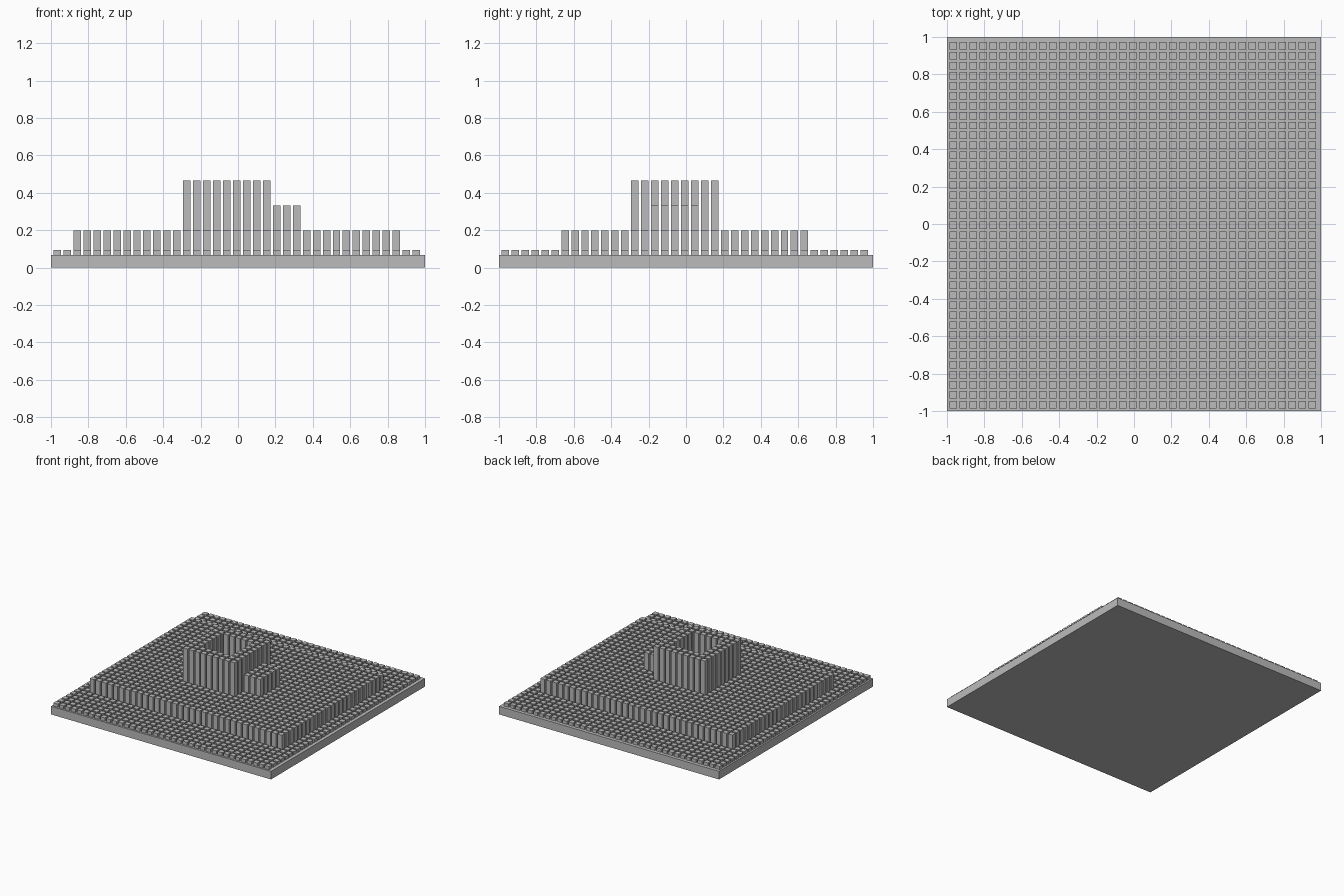
import bpy
import bmesh

if "Cube" in bpy.data.objects:
    bpy.data.objects.remove(bpy.data.objects["Cube"])

U = 2 / 150          # module: the slab is 150 modules wide
COUNT = 37           # pegs along each side
PITCH, PEG, SLAB = 4, 3, 5

grey = bpy.data.materials.new("stone grey")
grey.diffuse_color = (0.5, 0.5, 0.5, 1)
grey.use_nodes = True
grey.node_tree.nodes["Principled BSDF"].inputs["Base Color"].default_value = grey.diffuse_color


def add_box(bm, lo, hi):
    """Axis-aligned box given by two corners in modules."""
    v = [bm.verts.new((x * U - 1, y * U - 1, z * U))
         for z in (lo[2], hi[2])
         for x, y in ((lo[0], lo[1]), (hi[0], lo[1]), (hi[0], hi[1]), (lo[0], hi[1]))]
    bm.faces.new(v[3::-1])
    bm.faces.new(v[4:])
    for i in range(4):
        j = (i + 1) % 4
        bm.faces.new((v[i], v[j], v[j + 4], v[i + 4]))


def make(name, boxes):
    bm = bmesh.new()
    for lo, hi in boxes:
        add_box(bm, lo, hi)
    mesh = bpy.data.meshes.new(name)
    bm.to_mesh(mesh)
    bm.free()
    mesh.materials.append(grey)
    bpy.context.collection.objects.link(bpy.data.objects.new(name, mesh))


def part_at(i, j):
    """Which part of the layout the peg in column i, row j belongs to."""
    if 13 <= i <= 21 and 13 <= j <= 21:
        inside = 15 <= i <= 19 and 15 <= j <= 19
        return "terrace_pegs" if inside else "tower_pegs"
    if 22 <= i <= 24 and 15 <= j <= 19:
        return "porch_pegs"
    if 2 <= i <= 34 and 6 <= j <= 30:
        return "terrace_pegs"
    return "ground_pegs"


# Base slab
make("base_slab", [((0, 0, 0), (150, 150, SLAB))])

# Square pegs, grouped by height
tops = {"ground_pegs": 7, "terrace_pegs": 15, "porch_pegs": 25, "tower_pegs": 35}
for name, top in tops.items():
    boxes = []
    for i in range(COUNT):
        for j in range(COUNT):
            if part_at(i, j) == name:
                x, y = 1 + i * PITCH, 1 + j * PITCH
                boxes.append(((x, y, SLAB), (x + PEG, y + PEG, top)))
    make(name, boxes)
